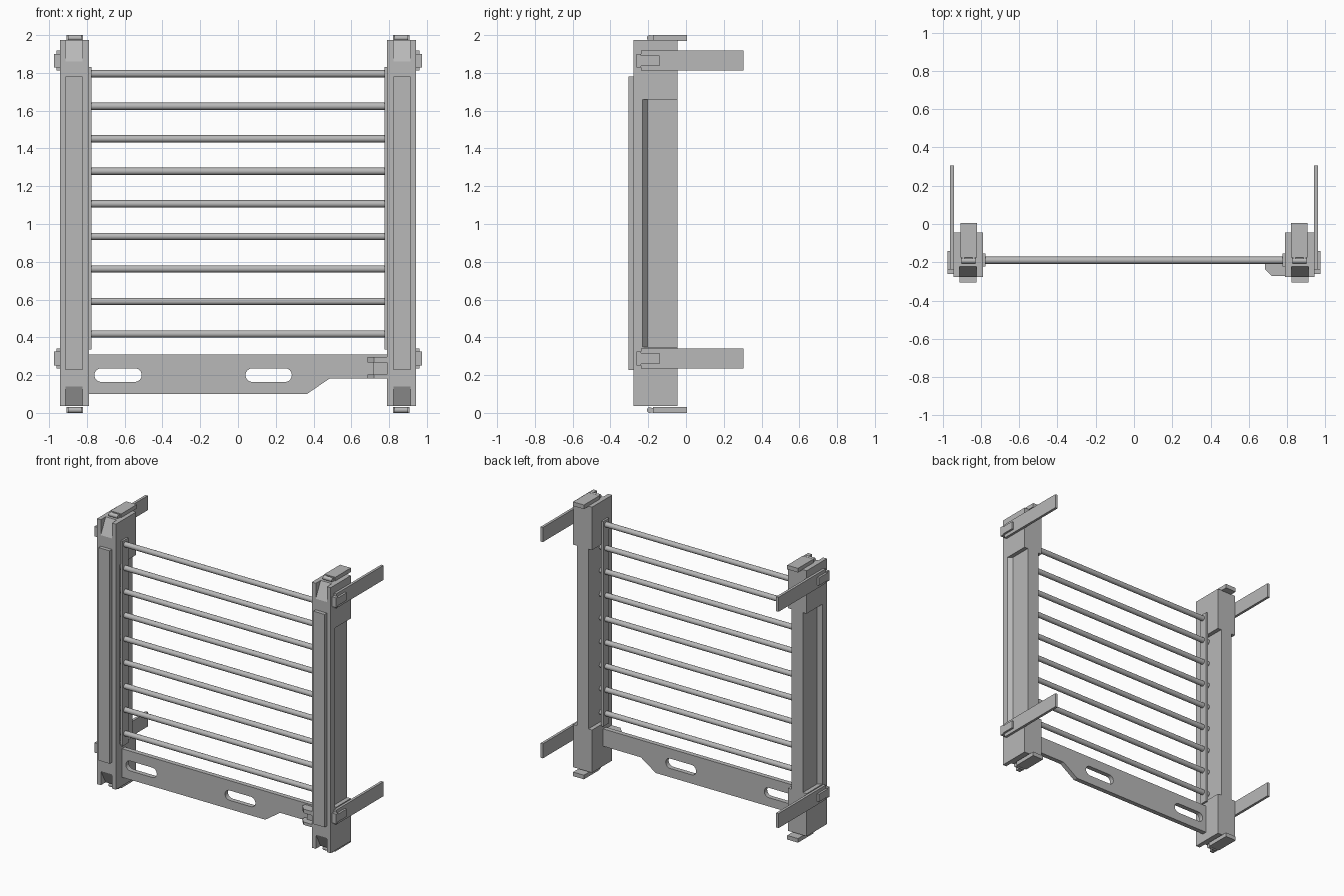
import bpy
import bmesh
import math
from mathutils import Vector

if "Cube" in bpy.data.objects:
    bpy.data.objects.remove(bpy.data.objects["Cube"], do_unlink=True)

GREY = (0.48, 0.48, 0.48, 1)
mat = bpy.data.materials.new("plain grey")
mat.use_nodes = True
mat.diffuse_color = GREY
mat.node_tree.nodes["Principled BSDF"].inputs["Base Color"].default_value = GREY


def finish(name, bm):
    bmesh.ops.recalc_face_normals(bm, faces=bm.faces)
    mesh = bpy.data.meshes.new(name)
    bm.to_mesh(mesh)
    bm.free()
    mesh.materials.append(mat)
    obj = bpy.data.objects.new(name, mesh)
    bpy.context.collection.objects.link(obj)
    return obj


def prism(name, points, axis, lo, hi):
    """Extrude a 2D outline along one axis; points use the other two axes in xyz order."""
    bm = bmesh.new()

    def place(p):
        c = list(p)
        c.insert(axis, lo)
        return bm.verts.new(c)
    face = bm.faces.new([place(p) for p in points])
    ext = bmesh.ops.extrude_face_region(bm, geom=[face])
    move = Vector((0, 0, 0))
    move[axis] = hi - lo
    bmesh.ops.translate(bm, vec=move, verts=[v for v in ext["geom"] if isinstance(v, bmesh.types.BMVert)])
    return finish(name, bm)


def box(name, x, y, z):
    return prism(name, [(x[0], y[0]), (x[1], y[0]), (x[1], y[1]), (x[0], y[1])], 2, *z)


def rod(name, x, y, z, r, sides=20):
    ring = [(y + r * math.cos(t), z + r * math.sin(t))
            for t in (2 * math.pi * i / sides for i in range(sides))]
    obj = prism(name, ring, 0, *x)
    bpy.ops.object.select_all(action='DESELECT')
    obj.select_set(True)
    bpy.context.view_layer.objects.active = obj
    bpy.ops.object.shade_smooth_by_angle(angle=math.radians(35))
    return obj


def cut(obj, cutters):
    bpy.context.view_layer.objects.active = obj
    for c in cutters:
        c.hide_render = True
        mod = obj.modifiers.new("cut", 'BOOLEAN')
        mod.operation = 'DIFFERENCE'
        mod.solver = 'EXACT'
        mod.object = c
        bpy.ops.object.modifier_apply(modifier=mod.name)
        bpy.data.objects.remove(c, do_unlink=True)


ROD_Y = -0.19
for side, s in (("left", 1), ("right", -1)):
    def span(a, b):
        return tuple(sorted((s * a, s * b)))

    # Upright post with side recesses and wedge pockets at both ends
    post = box(side + "_post", span(0.79, 0.942), (-0.278, -0.045), (0.037, 1.973))
    cutters = []
    for edge, floor in ((0.942, 0.912), (0.79, 0.82)):
        out = edge + (edge - floor)
        outline = [(edge, -0.23), (floor, -0.205), (floor, 0.05), (out, 0.05), (out, -0.23)]
        cutters.append(prism("recess_cutter", [(s * x, y) for x, y in outline], 2, 0.348, 1.66))
    for base, tip, far in ((1.86, 1.973, 2.05), (0.14, 0.037, -0.04)):
        wedge = [(-0.278, base), (-0.222, tip), (-0.222, far), (-0.35, far), (-0.35, base)]
        cutters.append(prism("pocket_cutter", wedge, 0, *span(0.822, 0.912)))
    cut(post, cutters)

    # Raised front panel and inner rail that carries the rods
    box(side + "_front_panel", span(0.822, 0.912), (-0.305, -0.275), (0.228, 1.78))
    box(side + "_rod_rail", span(0.776, 0.793), (-0.222, -0.155), (0.335, 1.83))

    # Hinged clips on the post ends
    for level, z in (("top", 1.985), ("bottom", 0.015)):
        box(f"{side}_{level}_clip", span(0.82, 0.907), (-0.175, 0.005), (z - 0.015, z + 0.015))
        rod(f"{side}_{level}_clip_pin", span(0.828, 0.9), -0.192, z, 0.015)
        for x in (0.83, 0.885):
            box(f"{side}_{level}_clip_arm", span(x, x + 0.013), (-0.195, -0.17), (z - 0.012, z + 0.012))

    # Mounting straps with their buckles
    for level, z in (("top", 1.865), ("bottom", 0.288)):
        box(f"{side}_{level}_strap", span(0.941, 0.96), (-0.238, 0.305), (z - 0.053, z + 0.053))
        box(f"{side}_{level}_buckle", span(0.955, 0.975), (-0.24, -0.14), (z - 0.028, z + 0.028))
        box(f"{side}_{level}_buckle_end", span(0.941, 0.975), (-0.262, -0.238), (z - 0.036, z + 0.036))

# Horizontal rods
for i in range(9):
    rod(f"rod_{i + 1}", (-0.83, 0.83), ROD_Y, 0.418 + 0.1722 * i, 0.019)

# Lower panel with two rounded slots
panel = prism("lower_panel", [(-0.8, 0.1), (0.365, 0.1), (0.485, 0.182), (0.8, 0.182),
                              (0.8, 0.308), (-0.8, 0.308)], 1, -0.207, -0.173)
slots = []
for x0, x1 in ((-0.76, -0.51), (0.04, 0.285)):
    r = 0.036
    outline = []
    for cx, start in ((x1 - r, -90), (x0 + r, 90)):
        for k in range(13):
            t = math.radians(start + 15 * k)
            outline.append((cx + r * math.cos(t), 0.2 + r * math.sin(t)))
    slots.append(prism("slot_cutter", outline, 1, -0.3, -0.1))
cut(panel, slots)

# Forked latch joining the panel to the left post
fork = [(0.8, -0.2), (0.685, -0.2), (0.685, -0.237), (0.72, -0.272), (0.8, -0.272)]
for level, z in (("upper", (0.268, 0.297)), ("lower", (0.182, 0.203))):
    prism(level + "_latch_prong", fork, 2, *z)
box("latch_block", (0.715, 0.8), (-0.225, -0.2), (0.2, 0.27))
